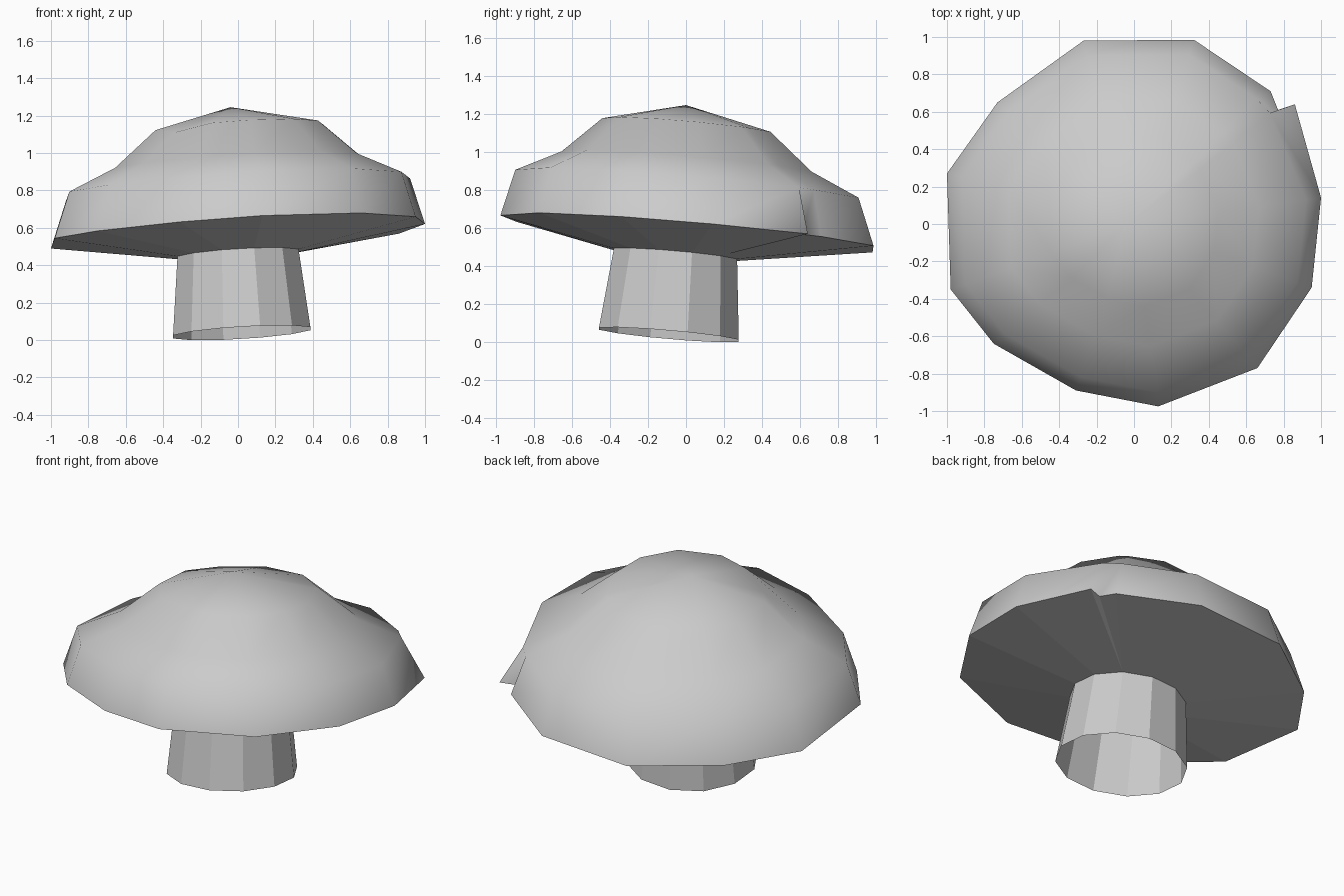
import bpy
import bmesh
from math import cos, sin, pi, radians

cube = bpy.data.objects.get("Cube")
if cube:
    bpy.data.objects.remove(cube, do_unlink=True)

grey = bpy.data.materials.new("plain_grey")
grey.use_nodes = True
colour = (0.6, 0.6, 0.6, 1)
grey.diffuse_color = colour
grey.node_tree.nodes["Principled BSDF"].inputs["Base Color"].default_value = colour


def tilted(x, y, height):
    """Point on the leaning plane shared by every ring."""
    return (x, y, height + 0.06 * x - 0.087 * y)


def skin(name, rings, apex=None, smooth=False):
    """Bridge closed rings of points, optionally closing with a fan."""
    bm = bmesh.new()
    loops = [[bm.verts.new(p) for p in ring] for ring in rings]
    n = len(loops[0])
    for low, high in zip(loops, loops[1:]):
        for i in range(n):
            j = (i + 1) % n
            bm.faces.new((low[i], low[j], high[j], high[i]))
    if apex:
        top = bm.verts.new(apex)
        for i in range(n):
            bm.faces.new((loops[-1][i], loops[-1][(i + 1) % n], top))
    bmesh.ops.remove_doubles(bm, verts=bm.verts, dist=0.0005)
    for f in bm.faces:
        f.smooth = smooth
    mesh = bpy.data.meshes.new(name)
    bm.to_mesh(mesh)
    bm.free()
    mesh.materials.append(grey)
    obj = bpy.data.objects.new(name, mesh)
    bpy.context.collection.objects.link(obj)
    return obj


# Irregular cap outline, counter-clockwise, with a small step at the seam
outline = [(1.0, 0.14), (0.86, 0.64), (0.77, 0.61), (0.73, 0.71),
           (0.32, 0.985), (-0.27, 0.98), (-0.73, 0.65), (-1.0, 0.27),
           (-0.98, -0.35), (-0.75, -0.64), (-0.31, -0.89),
           (0.13, -0.975), (0.66, -0.77), (0.95, -0.34)]
# The step fades out above the rim
upper = [(0.79, 0.645) if i in (1, 2) else p for i, p in enumerate(outline)]
upper[3] = (0.71, 0.73)


def scaled(points, size, height):
    return [tilted(x * size, y * size, height) for x, y in points]


rim = scaled(outline, 1, 0.573)

# Cap: steep wall, shallow shoulder, rounded crown
shoulder = scaled(upper, 0.67, 0.94)
crown = scaled(upper, 0.45, 1.135)
x, y, z = crown[9]
crown[9] = (x, y, z - 0.03)      # soft dent
skin("cap", [rim, scaled(upper, 0.92, 0.82), shoulder, crown],
     apex=(-0.04, 0, 1.245), smooth=True)


def stem_ring(cx, cy, radius, height, angles):
    return [tilted(cx + radius * cos(a), cy + radius * sin(a), height)
            for a in angles]


# Stem: open, leaning, faceted tube
sides = [radians(15) + i * pi / 6 for i in range(12)]
stem_top = stem_ring(0, -0.055, 0.335, 0.455, sides)
skin("stem", [stem_ring(0.02, -0.09, 0.38, 0.03, sides), stem_top])

# Underside: flat facets running from the stem to the rim
inner = sides[:1] + [sides[1]] * 3 + sides[2:]
skin("underside", [stem_ring(0, -0.055, 0.335, 0.455, inner), rim])
